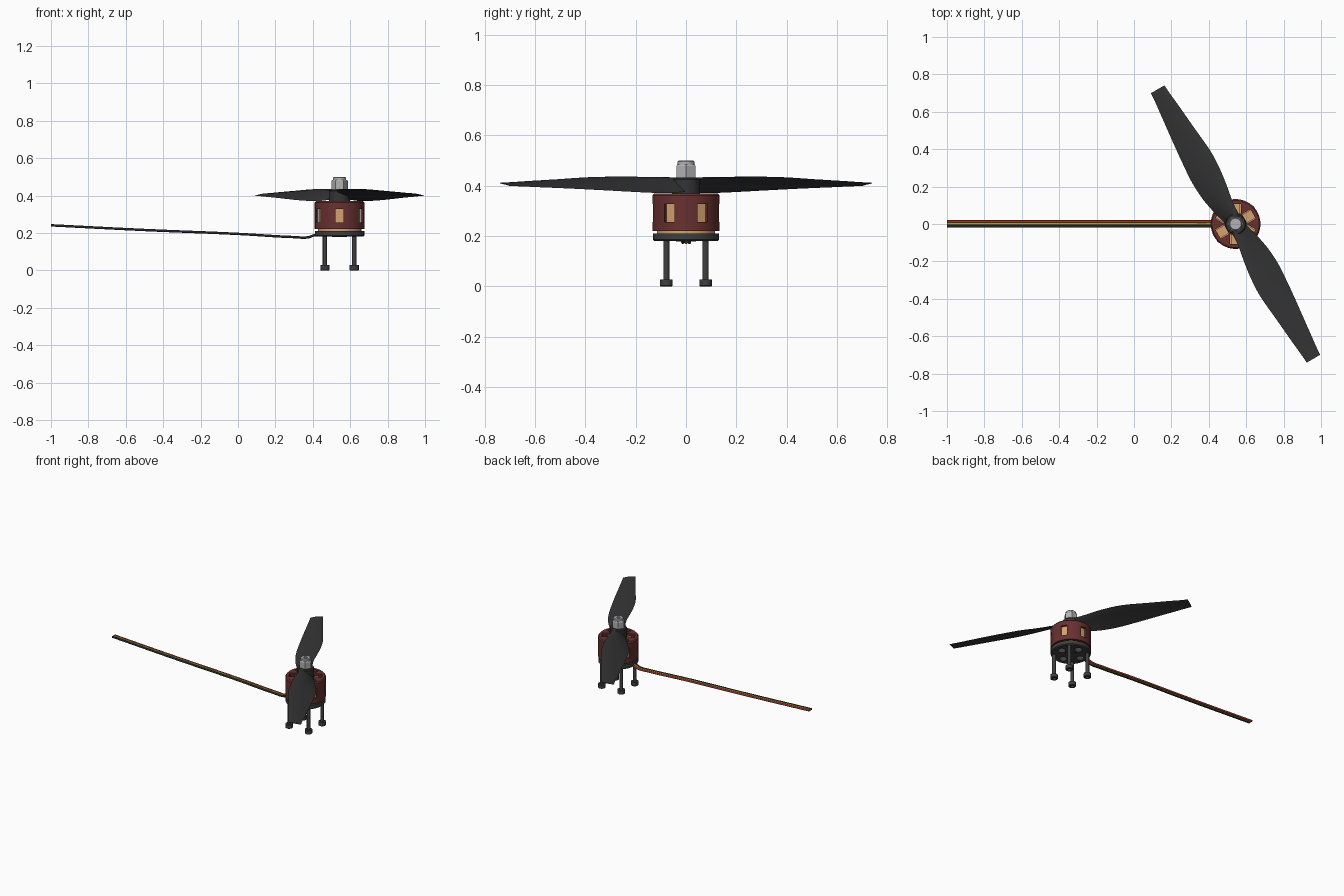
import bpy, bmesh
from math import cos, sin, pi, radians
from mathutils import Matrix, Vector

if "Cube" in bpy.data.objects:
    bpy.data.objects.remove(bpy.data.objects["Cube"])

CX = 0.543  # motor axis


def material(name, rgb):
    m = bpy.data.materials.new(name)
    m.diffuse_color = (*rgb, 1)
    m.use_nodes = True
    m.node_tree.nodes["Principled BSDF"].inputs["Base Color"].default_value = m.diffuse_color
    return m


CARBON = material("carbon", (0.035, 0.035, 0.035))
DARK = material("dark_metal", (0.05, 0.05, 0.05))
RED = material("bell_red", (0.14, 0.03, 0.03))
COPPER = material("copper", (0.65, 0.36, 0.16))
STEEL = material("steel", (0.45, 0.45, 0.47))
WIRES = [("red", (0.35, 0.04, 0.03)), ("yellow", (0.4, 0.3, 0.04)), ("black", (0.02, 0.02, 0.02))]


def finish(name, bm, mat=None, smooth=30, loc=(CX, 0, 0)):
    bmesh.ops.recalc_face_normals(bm, faces=bm.faces)
    me = bpy.data.meshes.new(name)
    bm.to_mesh(me)
    bm.free()
    ob = bpy.data.objects.new(name, me)
    ob.location = loc
    bpy.context.collection.objects.link(ob)
    if mat:
        me.materials.append(mat)
    if smooth:
        shade(ob, smooth)
    return ob


def shade(ob, angle=30):
    bpy.ops.object.select_all(action='DESELECT')
    ob.select_set(True)
    bpy.context.view_layer.objects.active = ob
    bpy.ops.object.shade_smooth_by_angle(angle=radians(angle))


def lathe(name, profile, mat, seg=48, loc=(CX, 0, 0), smooth=30):
    bm = bmesh.new()
    vs = [bm.verts.new((r, 0, z)) for r, z in profile]
    es = [bm.edges.new(p) for p in zip(vs, vs[1:])]
    if profile[0][0] > 0:  # closed ring section
        es.append(bm.edges.new((vs[-1], vs[0])))
    bmesh.ops.spin(bm, geom=vs + es, cent=(0, 0, 0), axis=(0, 0, 1), angle=2 * pi, steps=seg)
    bmesh.ops.remove_doubles(bm, verts=bm.verts, dist=1e-5)
    return finish(name, bm, mat, smooth, loc)


def radial_box(bm, ang, r0, r1, width, z0, z1):
    m = (Matrix.Rotation(ang, 4, 'Z') @ Matrix.Translation(((r0 + r1) / 2, 0, (z0 + z1) / 2))
         @ Matrix.Diagonal((r1 - r0, width, z1 - z0, 1)))
    bmesh.ops.create_cube(bm, size=1, matrix=m)


def cut(ob, cutter):
    mod = ob.modifiers.new("cut", 'BOOLEAN')
    mod.operation, mod.solver, mod.object = 'DIFFERENCE', 'EXACT', cutter
    bpy.ops.object.select_all(action='DESELECT')
    ob.select_set(True)
    bpy.context.view_layer.objects.active = ob
    bpy.ops.object.modifier_move_to_index(modifier="cut", index=0)
    bpy.ops.object.modifier_apply(modifier="cut")
    bpy.data.objects.remove(cutter)
    shade(ob)


SIX = [radians(30 + 60 * i) for i in range(6)]

# Rotating bell with side windows and top openings
bell = lathe("motor_bell", [(0.02, 0.355), (0.118, 0.355), (0.118, 0.22), (0.133, 0.22),
                            (0.133, 0.362), (0.126, 0.37), (0.02, 0.37)], RED, 64, smooth=0)
bm = bmesh.new()
for a in SIX:
    radial_box(bm, a, 0.1, 0.16, 0.044, 0.255, 0.328)
    radial_box(bm, a, 0.056, 0.108, 0.058, 0.34, 0.4)
cut(bell, finish("bell_cutter", bm, smooth=0))

# Base plate with round holes
base = lathe("motor_base", [(0.02, 0.18), (0.126, 0.18), (0.132, 0.186), (0.132, 0.211),
                            (0.02, 0.211)], DARK, 64, smooth=0)
bm = bmesh.new()
for i in range(4):
    bmesh.ops.create_cone(bm, cap_ends=True, segments=24, radius1=0.026, radius2=0.026, depth=0.1,
                          matrix=Matrix.Translation((0.078 * cos(i * pi / 2), 0.078 * sin(i * pi / 2), 0.2)))
cut(base, finish("base_cutter", bm, smooth=0))

# Stator: wound poles, lower winding ring, centre tube
bm = bmesh.new()
for a in SIX:
    radial_box(bm, a, 0.04, 0.113, 0.05, 0.22, 0.342)
finish("stator_coils", bm, COPPER, 0)
lathe("winding_ring", [(0.045, 0.211), (0.116, 0.211), (0.116, 0.235), (0.045, 0.235)], COPPER)
lathe("bearing_tube", [(0, 0.178), (0.04, 0.178), (0.04, 0.355), (0, 0.355)], DARK)

# Four mounting screws, heads down
for i, (sx, sy) in enumerate([(-1, -1), (1, -1), (1, 1), (-1, 1)]):
    lathe(f"mounting_screw_{i + 1}",
          [(0, 0.014), (0.012, 0.014), (0.012, 0), (0.022, 0), (0.025, 0.003), (0.025, 0.028),
           (0.012, 0.028), (0.012, 0.2), (0, 0.2)], DARK, 24, (CX + 0.078 * sx, 0.078 * sy, 0))

# Propeller hub, nut and cap
lathe("propeller_hub", [(0, 0.368), (0.056, 0.368), (0.056, 0.425), (0.051, 0.431), (0, 0.431)], CARBON)
lathe("hex_nut", [(0, 0.43), (0.041, 0.43), (0.044, 0.434), (0.044, 0.478), (0.04, 0.484), (0, 0.484)],
      STEEL, 6, smooth=0)
lathe("shaft_cap", [(0, 0.48), (0.034, 0.48), (0.034, 0.496), (0.03, 0.5), (0.013, 0.5),
                    (0.013, 0.492), (0, 0.492)], STEEL, 32)

# Blades: (distance, trailing offset, trailing z, leading offset, leading z, thickness)
STATIONS = [(0.02, -0.045, 0.378, 0.042, 0.425, 0.03), (0.1, -0.066, 0.371, 0.045, 0.431, 0.024),
            (0.2, -0.085, 0.372, 0.062, 0.435, 0.017), (0.3, -0.091, 0.376, 0.075, 0.436, 0.014),
            (0.4, -0.085, 0.381, 0.079, 0.434, 0.012), (0.55, -0.071, 0.388, 0.066, 0.426, 0.01),
            (0.7, -0.055, 0.394, 0.053, 0.418, 0.008), (0.832, -0.042, 0.399, 0.041, 0.411, 0.006)]
SECTION = [(0, 0.0), (0.2, 0.55), (0.45, 0.95), (0.7, 1.0), (0.9, 0.6), (1, 0.0),
           (0.9, -0.25), (0.7, -0.15), (0.45, 0.05), (0.2, 0.05)]


def smooth_stations(rows, n=4):  # Catmull-Rom between the stations
    out = []
    for i in range(len(rows) - 1):
        p0, p1, p2, p3 = (rows[max(0, min(len(rows) - 1, k))] for k in (i - 1, i, i + 1, i + 2))
        for j in range(n):
            t = j / n
            row = [b + 0.5 * t * (c - a + t * (2 * a - 5 * b + 4 * c - d + t * (3 * (b - c) + d - a)))
                   for a, b, c, d in zip(p0, p1, p2, p3)]
            row[0] = p1[0] + (p2[0] - p1[0]) * t
            out.append(row)
    return out + [rows[-1]]


for k, ang in enumerate((120, 300)):
    d = Vector((cos(radians(ang)), sin(radians(ang)), 0))
    side = Vector((d.y, -d.x, 0))
    bm = bmesh.new()
    rings = []
    for s, a0, z0, a1, z1, th in smooth_stations(STATIONS):
        rings.append([bm.verts.new(d * s + side * (a0 + (a1 - a0) * u)
                                   + Vector((0, 0, z0 + (z1 - z0) * u + th * h * 0.7)))
                      for u, h in SECTION])
    n = len(SECTION)
    for r, q in zip(rings, rings[1:]):
        for i in range(n):
            bm.faces.new((r[i], r[(i + 1) % n], q[(i + 1) % n], q[i]))
    bm.faces.new(rings[0])
    bm.faces.new(rings[-1])
    finish(f"propeller_blade_{k + 1}", bm, CARBON, 40)

# Three lead wires
PATH = [(-1, 0.241), (-0.5, 0.216), (0, 0.195), (0.3, 0.178), (0.375, 0.177), (0.402, 0.186), (0.44, 0.196)]
for i, (name, rgb) in enumerate(WIRES):
    cu = bpy.data.curves.new(name + "_wire", 'CURVE')
    cu.dimensions = '3D'
    cu.bevel_depth, cu.bevel_resolution, cu.use_fill_caps = 0.0068, 3, True
    sp = cu.splines.new('BEZIER')
    sp.bezier_points.add(len(PATH) - 1)
    sp.resolution_u = 6
    for p, (x, z) in zip(sp.bezier_points, PATH):
        p.co = (x, 0.0165 - 0.0132 * i - 0.0025, z)
        p.handle_left_type = p.handle_right_type = 'AUTO'
    cu.materials.append(material(name + "_insulation", rgb))
    bpy.context.collection.objects.link(bpy.data.objects.new(name + "_wire", cu))
